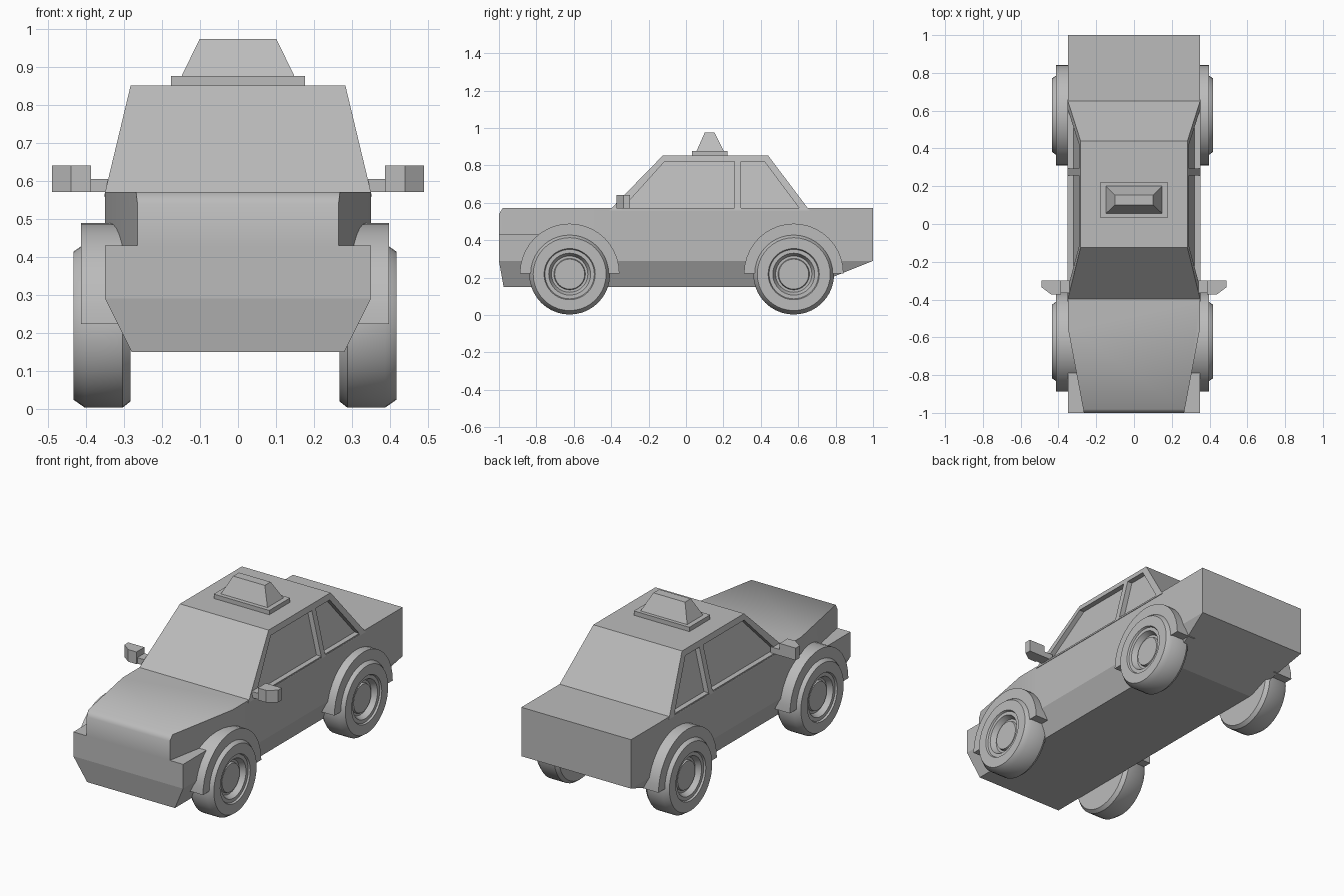
import bpy, bmesh, math
from mathutils import Vector

if "Cube" in bpy.data.objects:
    bpy.data.objects.remove(bpy.data.objects["Cube"], do_unlink=True)

paint = bpy.data.materials.new("light_grey")
paint.use_nodes = True
GREY = (0.5, 0.5, 0.5, 1)
paint.diffuse_color = GREY
paint.node_tree.nodes["Principled BSDF"].inputs["Base Color"].default_value = GREY


def finish(name, bm, smooth=None):
    bmesh.ops.recalc_face_normals(bm, faces=bm.faces)
    mesh = bpy.data.meshes.new(name)
    bm.to_mesh(mesh)
    bm.free()
    mesh.materials.append(paint)
    ob = bpy.data.objects.new(name, mesh)
    bpy.context.collection.objects.link(ob)
    if smooth:
        bpy.ops.object.select_all(action='DESELECT')
        ob.select_set(True)
        bpy.context.view_layer.objects.active = ob
        bpy.ops.object.shade_smooth_by_angle(angle=math.radians(smooth))
    return ob


def hull(name, points, mirror=True, smooth=None):
    """Convex solid around the points, optionally mirrored across x."""
    bm = bmesh.new()
    for x, y, z in points:
        bm.verts.new((x, y, z))
        if mirror:
            bm.verts.new((-x, y, z))
    bmesh.ops.convex_hull(bm, input=bm.verts)
    bmesh.ops.dissolve_limit(bm, angle_limit=0.02, verts=bm.verts, edges=bm.edges)
    return finish(name, bm, smooth)


def frustum(name, low, high):
    """Block between two rectangles given as (half width, y0, y1, z)."""
    return hull(name, [(w, y, z) for w, y0, y1, z in (low, high) for y in (y0, y1)])


def spin(name, profile, centre, side, start, angle, steps, smooth=35):
    """Turn an (outward, radius) profile about the x axis through centre."""
    bm = bmesh.new()
    full = angle >= 2 * math.pi - 0.01
    rings = []
    for i in range(steps if full else steps + 1):
        a = start + angle * i / steps
        rings.append([bm.verts.new(centre + Vector((side * u, r * math.cos(a), r * math.sin(a))))
                      for u, r in profile])
    n = len(profile)
    for i in range(steps):
        a, b = rings[i], rings[(i + 1) % len(rings)]
        for j in range(n):
            k = (j + 1) % n
            bm.faces.new((a[j], a[k], b[k], b[j]))
    if not full:
        bm.faces.new(rings[0])
        bm.faces.new(rings[-1])
    bmesh.ops.remove_doubles(bm, verts=bm.verts, dist=0.0001)
    return finish(name, bm, smooth)


# Lower body, rear upper body and tapering hood
frustum("lower_body", (0.28, -0.975, 0.65, 0.15), (0.35, -1, 1, 0.29))
frustum("middle_body", (0.35, -1, 1, 0.29), (0.35, -1, 1, 0.43))
frustum("upper_body", (0.35, -0.4, 1, 0.43), (0.35, -0.4, 1, 0.572))
hull("hood", [(0.35, y, z) for y in (-0.4, -0.55) for z in (0.43, 0.572)]
     + [(0.265, -1, 0.43), (0.265, -1, 0.54), (0.2688, -0.98, 0.572)], smooth=65)

# Cabin with recessed side windows
cabin = frustum("cabin", (0.353, -0.41, 0.66, 0.56), (0.283, -0.125, 0.44, 0.852))
WINDOWS = {
    "front_window": [(-0.345, 0.565), (-0.115, 0.82), (0.258, 0.82), (0.258, 0.565)],
    "rear_window": [(0.293, 0.565), (0.293, 0.82), (0.42, 0.82), (0.61, 0.565)],
}
cutters = []
for label, outline in WINDOWS.items():
    for side, word in ((1, "left"), (-1, "right")):
        pts = []
        for y, z in outline:
            inner = 0.32 - (z - 0.572) * 0.24
            pts += [(side * inner, y, z), (side * 0.45, y, z)]
        cutter = hull(f"{word}_{label}_cutter", pts, mirror=False)
        cutter.hide_render = True
        cutters.append(cutter)
        mod = cabin.modifiers.new(label, 'BOOLEAN')
        mod.operation = 'DIFFERENCE'
        mod.solver = 'EXACT'
        mod.object = cutter
# Bake the cuts, then discard the cutters
graph = bpy.context.evaluated_depsgraph_get()
cut_mesh = bpy.data.meshes.new_from_object(cabin.evaluated_get(graph))
cabin.modifiers.clear()
cabin.data = cut_mesh
for cutter in cutters:
    bpy.data.objects.remove(cutter, do_unlink=True)

# Roof sign
frustum("roof_sign_base", (0.177, 0.032, 0.222, 0.845), (0.177, 0.032, 0.222, 0.877))
frustum("roof_sign", (0.152, 0.053, 0.205, 0.87), (0.101, 0.1, 0.153, 0.975))

# Door mirrors
MIRROR = [(0.387, -0.3), (0.49, -0.3), (0.49, -0.335), (0.44, -0.372), (0.387, -0.372)]
ARM = [(0.33, -0.3), (0.39, -0.3), (0.39, -0.365), (0.33, -0.365)]
for side, word in ((1, "left"), (-1, "right")):
    for part, outline, top in (("mirror", MIRROR, 0.641), ("mirror_arm", ARM, 0.606)):
        hull(f"{word}_{part}", [(side * x, y, z) for x, y in outline for z in (0.571, top)],
             mirror=False)

# Wheels and wheel arches
WHEEL = [(0, 0), (0, 0.2), (0.02, 0.216), (0.12, 0.216), (0.15, 0.195), (0.15, 0.137),
         (0.14, 0.132), (0.14, 0.112), (0.11, 0.097), (0.11, 0.084), (0.122, 0.08), (0.122, 0)]
ARCH = [(0, 0.205), (0, 0.266), (0.125, 0.266), (0.125, 0.205)]
for y, end in ((-0.622, "front"), (0.576, "rear")):
    for side, word in ((1, "left"), (-1, "right")):
        hub = Vector((side * 0.276 - 0.008, y, 0.219))
        spin(f"{end}_{word}_wheel", WHEEL, hub, side, 0, 2 * math.pi, 40)
        spin(f"{end}_{word}_wheel_arch", ARCH, hub + Vector((side * 0.005, 0, 0.004)), side, 0, math.pi, 20)
